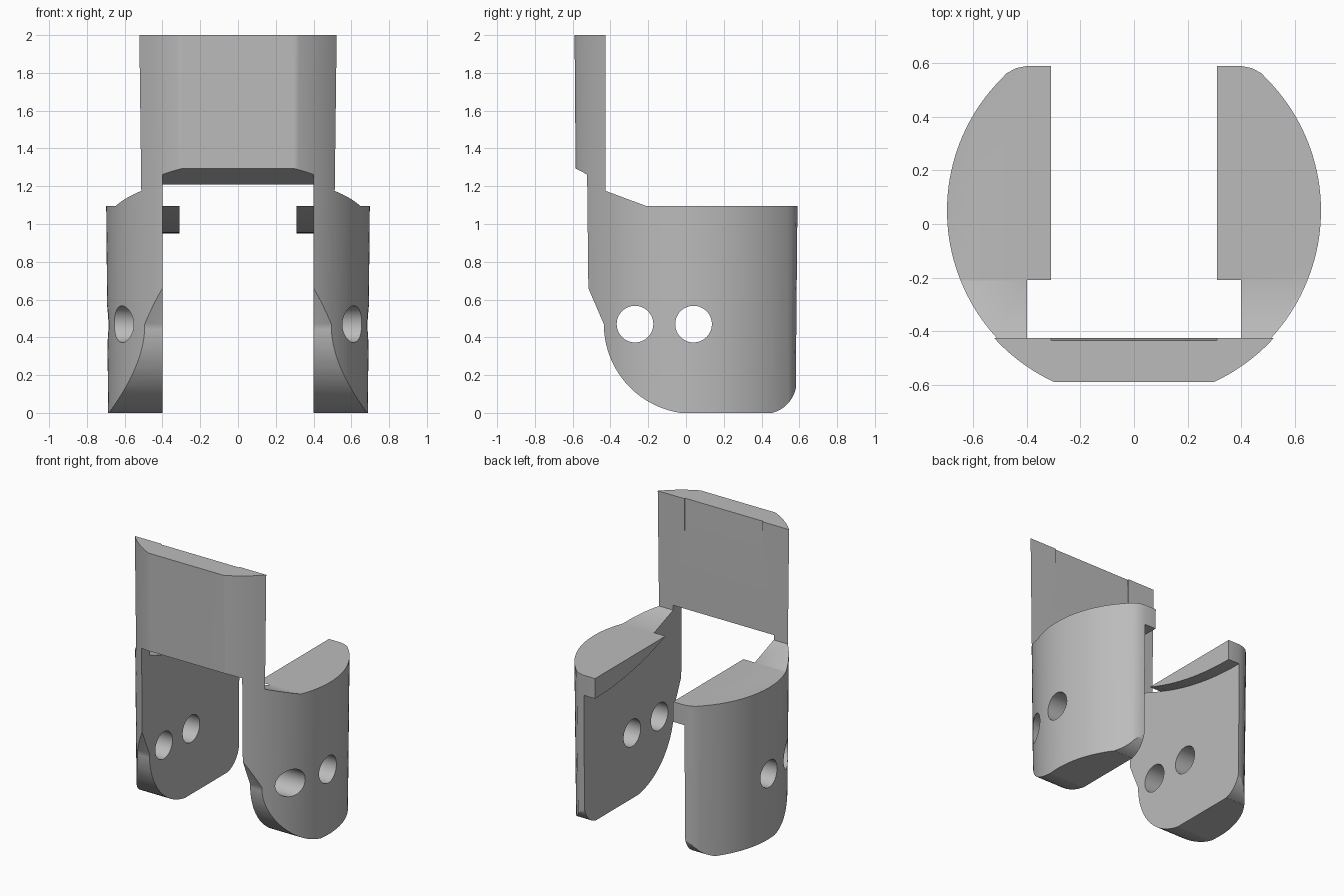
import bpy, bmesh
from math import sin, cos, asin, degrees, radians, sqrt
from mathutils import Vector

cube = bpy.data.objects.get("Cube")
if cube:
    bpy.data.objects.remove(cube)

grey = bpy.data.materials.new("plain grey")
grey.use_nodes = True
grey.diffuse_color = (0.5, 0.5, 0.5, 1)
grey.node_tree.nodes["Principled BSDF"].inputs["Base Color"].default_value = (0.5, 0.5, 0.5, 1)


def prism(name, outline, offset):
    """Closed solid from a 3D outline swept along an offset."""
    bm = bmesh.new()
    near = [bm.verts.new(p) for p in outline]
    far = [bm.verts.new(Vector(p) + Vector(offset)) for p in outline]
    bm.faces.new(reversed(near))
    bm.faces.new(far)
    for i in range(len(near)):
        bm.faces.new((near[i - 1], near[i], far[i], far[i - 1]))
    if bm.calc_volume(signed=True) < 0:
        bmesh.ops.reverse_faces(bm, faces=bm.faces[:])
    mesh = bpy.data.meshes.new(name)
    bm.to_mesh(mesh)
    bm.free()
    mesh.materials.append(grey)
    ob = bpy.data.objects.new(name, mesh)
    bpy.context.scene.collection.objects.link(ob)
    return ob


def side_prism(name, profile, half):
    """Sweep a y-z profile symmetrically across x."""
    return prism(name, [(-half, y, z) for y, z in profile], (2 * half, 0, 0))


def arc(cy, cz, r, a, b, n):
    angles = [radians(a + (b - a) * i / n) for i in range(n + 1)]
    return [(cy + r * cos(t), cz + r * sin(t)) for t in angles]


def combine(body, tool, operation):
    """Bake a boolean with the first solver that gives a solid."""
    mod = body.modifiers.new(tool.name, 'BOOLEAN')
    mod.object, mod.operation = tool, operation
    for solver in ('EXACT', 'MANIFOLD', 'FLOAT'):
        mod.solver = solver
        graph = bpy.context.evaluated_depsgraph_get()
        result = bpy.data.meshes.new_from_object(body.evaluated_get(graph))
        if len(result.polygons):
            break
    body.modifiers.remove(mod)
    body.data = result
    bpy.data.objects.remove(tool)


# Round plan outline with a flat front and softly rounded back corners
R, CY, FRONT = 0.698, 0.05, -0.583
low = degrees(asin((FRONT - CY) / R))
half_plan = arc(0, CY, R, low, 44, 48) + [(0.475, 0.563), (0.44, 0.582), (0.40, 0.59)]
plan = half_plan + [(-x, y) for x, y in reversed(half_plan)]
body = prism("bracket_body", [(x, y, 0) for x, y in plan], (0, 0, 2))

# Slight draft: the body widens towards the top
for v in body.data.vertices:
    s = 0.985 + 0.0135 * v.co.z
    v.co.x *= s
    v.co.y *= s

# Side silhouette: tall front plate, sloped shoulder, rounded feet
silhouette = [(-0.7, 2.1), (-0.425, 2.1), (-0.425, 1.175), (-0.21, 1.095), (0.7, 1.095), (0.7, 0.165)]
silhouette += arc(0.415, 0.165, 0.17, 0, -75, 12)
silhouette += [(0.46, -0.1), (-0.034, -0.1)]
silhouette += arc(0.04, 0.47, 0.475, 261, 180, 24)
silhouette += [(-0.53, 0.69), (-0.7, 1.1)]
combine(body, side_prism("silhouette", silhouette, 1), 'INTERSECT')

# Opening between the arms, leaving a lip with an arched underside
LIP_R, LIP_Y = 2.28, 0.59
lip = []
for i in range(17):
    y = -0.25 + 0.84 * i / 16
    lip.append((y, 0.95 + LIP_R - sqrt(LIP_R ** 2 - (y - LIP_Y) ** 2)))
opening = [(-0.7, -0.1), (-0.7, 1.355), (-0.4, 1.197), (-0.25, 1.197)] + lip + [(0.7, 0.95), (0.7, -0.1)]
combine(body, side_prism("opening", opening, 0.4), 'DIFFERENCE')
gap = [(-0.4, 0.8), (-0.4, 1.19), (0.7, 1.19), (0.7, 0.8)]
combine(body, side_prism("lip_gap", gap, 0.31), 'DIFFERENCE')

# Shallow tapered recess on the back of the plate
recess = [(-0.435, 2.05), (-0.4, 2.05), (-0.4, 1.4), (-0.42, 1.4)]
combine(body, side_prism("plate_recess", recess, 0.31), 'DIFFERENCE')

# Two pin holes through both arms
for y in (-0.27, 0.04):
    combine(body, side_prism("pin_hole", arc(y, 0.47, 0.097, 0, 352.5, 47), 1), 'DIFFERENCE')

# Smooth the curved walls and keep the cut edges crisp
bpy.ops.object.select_all(action='DESELECT')
body.select_set(True)
bpy.context.view_layer.objects.active = body
bpy.ops.object.shade_smooth_by_angle(angle=radians(28))
body.modifiers.new("even_shading", 'WEIGHTED_NORMAL').keep_sharp = True
